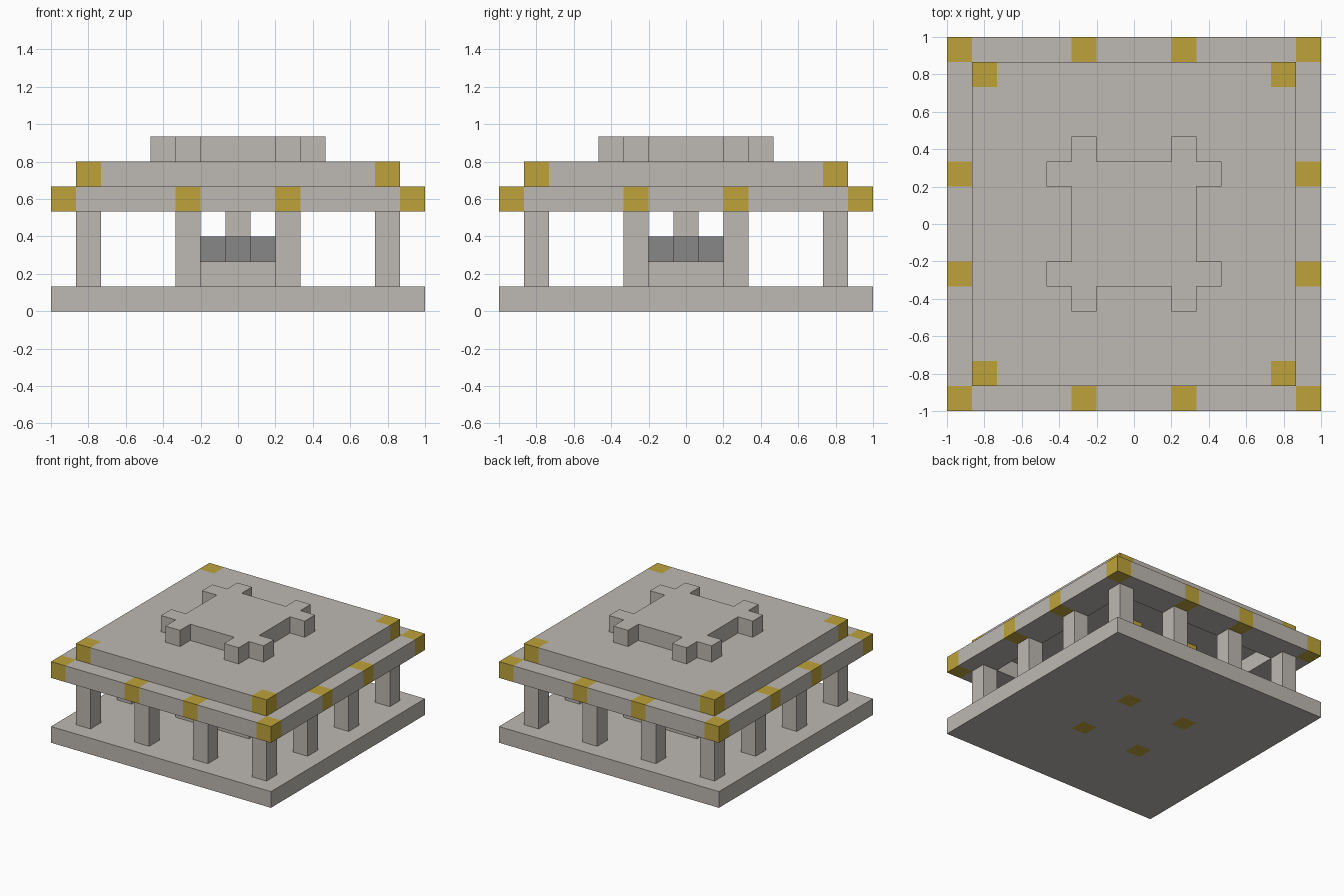
import bpy
import bmesh
from mathutils import Vector

UNIT = 2 / 15          # one block
HALF = 7               # blocks from the centre to the outer edge

cube = bpy.data.objects.get("Cube")
if cube:
    bpy.data.objects.remove(cube, do_unlink=True)


def make_material(name, rgb):
    mat = bpy.data.materials.new(name)
    mat.use_nodes = True
    color = (*rgb, 1.0)
    mat.diffuse_color = color
    bsdf = next(n for n in mat.node_tree.nodes if n.type == 'BSDF_PRINCIPLED')
    bsdf.inputs["Base Color"].default_value = color
    bsdf.inputs["Roughness"].default_value = 0.9
    return mat


STONE = make_material("pale stone", (0.51, 0.48, 0.445))
GOLD = make_material("gold", (0.51, 0.365, 0.042))
SLATE = make_material("dark slate", (0.242, 0.242, 0.242))


def build(name, inside, low, high, main=STONE, gold=lambda x, y: False):
    """Build one layer of blocks, keeping only outer faces and merging flat areas."""
    span = range(-HALF, HALF + 1)
    cells = {(x, y) for x in span for y in span if inside(abs(x), abs(y))}
    bm = bmesh.new()

    def quad(points, index):
        verts = [bm.verts.new(Vector(p) * UNIT) for p in points]
        bm.faces.new(verts).material_index = index

    for x, y in sorted(cells):
        index = int(gold(abs(x), abs(y)))
        ring = [(x + dx / 2, y + dy / 2) for dx, dy in ((-1, -1), (1, -1), (1, 1), (-1, 1))]
        quad([(*p, high) for p in ring], index)
        quad([(*p, low) for p in reversed(ring)], index)
        for i, (dx, dy) in enumerate(((0, -1), (1, 0), (0, 1), (-1, 0))):
            if (x + dx, y + dy) not in cells:
                a, b = ring[i], ring[(i + 1) % 4]
                quad([(*a, low), (*b, low), (*b, high), (*a, high)], index)

    bmesh.ops.remove_doubles(bm, verts=bm.verts, dist=UNIT / 100)
    bmesh.ops.dissolve_limit(bm, angle_limit=0.01, verts=bm.verts,
                             edges=bm.edges, delimit={'MATERIAL'})
    mesh = bpy.data.meshes.new(name)
    bm.to_mesh(mesh)
    bm.free()
    mesh.materials.append(main)
    mesh.materials.append(GOLD)
    obj = bpy.data.objects.new(name, mesh)
    bpy.context.collection.objects.link(obj)
    return obj


def inner_corner(x, y):
    return x == 2 and y == 2


# Square floor with gold blocks under the inner pillars
build("floor_slab", lambda x, y: True, 0, 1, gold=inner_corner)

# Outer colonnade, four pillars to a side
build("outer_pillars", lambda x, y: max(x, y) == 6 and min(x, y) in (2, 6), 1, 4)

# Inner pillars with gold capitals
build("inner_pillars", inner_corner, 1, 4)
build("inner_capitals", inner_corner, 4, 5, main=GOLD)

# Central altar: step, dark cross and post
build("altar_step", lambda x, y: max(x, y) <= 2 and not inner_corner(x, y), 1, 2)
build("altar_cross", lambda x, y: x + y <= 1, 2, 3, main=SLATE)
build("altar_post", lambda x, y: x + y == 0, 3, 4)

# Roof: open eaves ring, upper slab and notched crown
build("eaves_ring", lambda x, y: max(x, y) >= 6, 4, 5,
      gold=lambda x, y: max(x, y) == 7 and min(x, y) in (2, 7))
build("upper_roof", lambda x, y: max(x, y) <= 6, 5, 6,
      gold=lambda x, y: x == 6 and y == 6)
build("roof_crown", lambda x, y: max(x, y) <= 2 or (max(x, y) == 3 and min(x, y) == 2), 6, 7)
